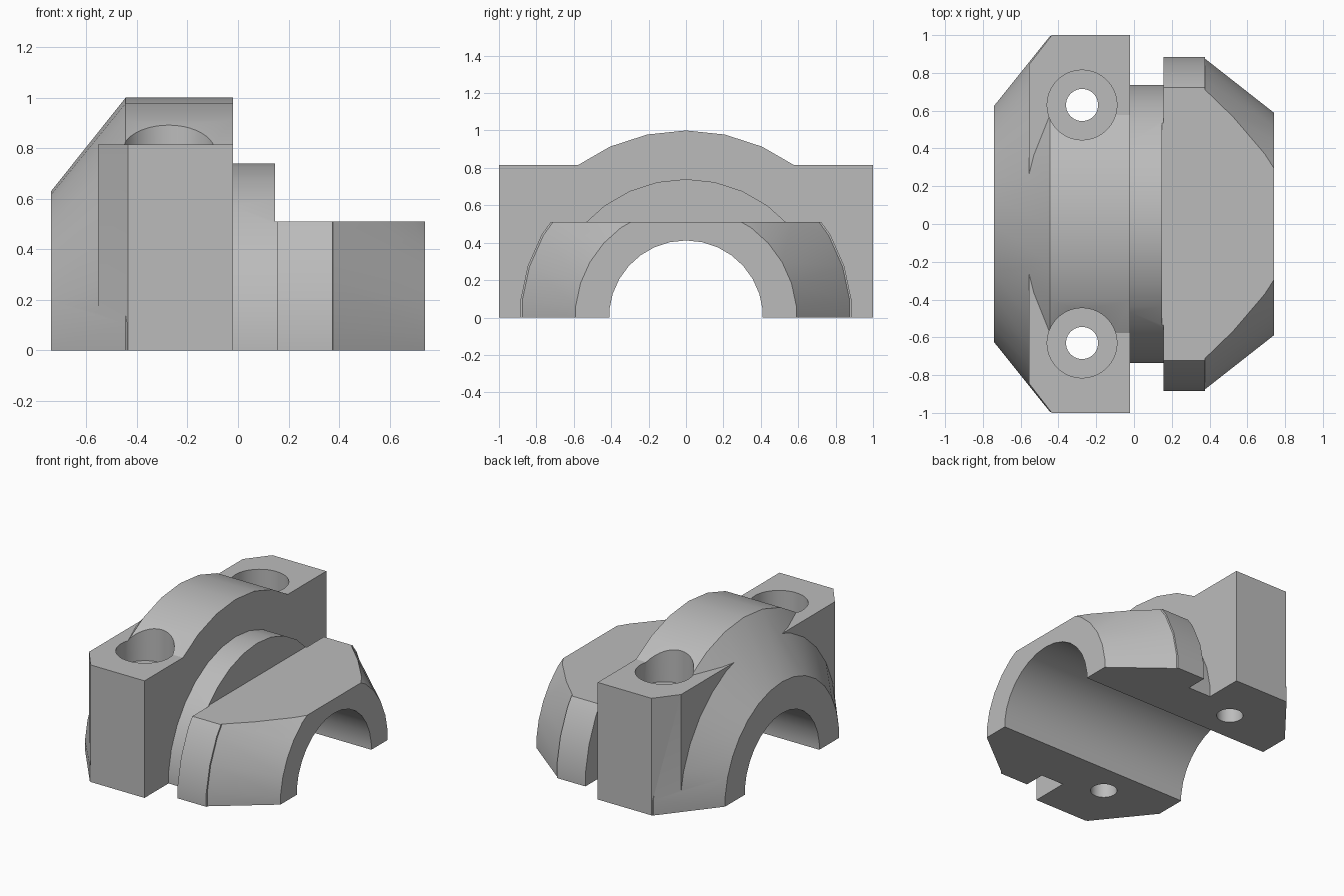
import bpy, bmesh
from math import radians
from mathutils import Matrix, Vector

cube = bpy.data.objects.get("Cube")
if cube:
    bpy.data.objects.remove(cube, do_unlink=True)

grey = bpy.data.materials.new("cast_grey")
grey.use_nodes = True
colour = (0.5, 0.5, 0.5, 1)
grey.diffuse_color = colour
grey.node_tree.nodes["Principled BSDF"].inputs["Base Color"].default_value = colour


def make(name, bm):
    bmesh.ops.recalc_face_normals(bm, faces=bm.faces)
    mesh = bpy.data.meshes.new(name)
    bm.to_mesh(mesh)
    bm.free()
    mesh.materials.append(grey)
    obj = bpy.data.objects.new(name, mesh)
    bpy.context.collection.objects.link(obj)
    return obj


def lathe_x(name, profile, steps=30):
    """Solid of revolution about x from (x, radius) points."""
    bm = bmesh.new()
    rings = []
    for x, r in profile:
        rings.append([bm.verts.new(Matrix.Rotation(radians(360 * i / steps), 3, 'X') @ Vector((x, 0, r)))
                      for i in range(steps)])
    for a, b in zip(rings, rings[1:]):
        for i in range(steps):
            j = (i + 1) % steps
            bm.faces.new((a[i], a[j], b[j], b[i]))
    bm.faces.new(rings[0])
    bm.faces.new(rings[-1])
    return make(name, bm)


def prism(name, outline, z0, z1):
    bm = bmesh.new()
    base = bm.faces.new([bm.verts.new((x, y, z0)) for x, y in outline])
    top = bmesh.ops.extrude_face_region(bm, geom=[base])["geom"]
    verts = [v for v in top if isinstance(v, bmesh.types.BMVert)]
    bmesh.ops.translate(bm, verts=verts, vec=(0, 0, z1 - z0))
    return make(name, bm)


def rectangle(x0, x1, y):
    return [(x0, -y), (x1, -y), (x1, y), (x0, y)]


def drill(name, y, radius, z0, z1):
    bm = bmesh.new()
    bmesh.ops.create_cone(bm, cap_ends=True, segments=40, radius1=radius, radius2=radius,
                          depth=z1 - z0, matrix=Matrix.Translation((-0.275, y, (z0 + z1) / 2)))
    return make(name, bm)


def combine(target, tool, operation):
    bpy.context.view_layer.objects.active = target
    mod = target.modifiers.new(tool.name, 'BOOLEAN')
    mod.operation = operation
    mod.solver = 'EXACT'
    mod.object = tool
    bpy.ops.object.modifier_apply(modifier=mod.name)
    bpy.data.objects.remove(tool, do_unlink=True)


# Turned body: tapered collar, neck groove and tapered flange
body = lathe_x("bearing_cap", [(-0.74, 0.63), (-0.445, 1), (-0.02, 1), (-0.02, 0.74),
                               (0.155, 0.74), (0.155, 0.89), (0.375, 0.89),
                               (0.376, 0.88), (0.74, 0.593)])

# Bolt block with chamfered corners
half = [(-0.555, 0.845), (-0.435, 1), (-0.02, 1)]
block = prism("bolt_block", half + [(x, -y) for x, y in reversed(half)], -0.1, 0.815)
combine(body, block, 'UNION')

# Split plane, flat on the flange and shaft bore
combine(body, prism("split_cutter", rectangle(-2, 2, 2), -2, 0), 'DIFFERENCE')
combine(body, prism("flat_cutter", rectangle(0.147, 2, 2), 0.51, 2), 'DIFFERENCE')
combine(body, lathe_x("bore_cutter", [(-2, 0.412), (2, 0.412)]), 'DIFFERENCE')

# Counterbored bolt holes
for y in (-0.63, 0.63):
    combine(body, drill("counterbore_cutter", y, 0.185, 0.66, 2), 'DIFFERENCE')
    combine(body, drill("bolt_hole_cutter", y, 0.085, -1, 1), 'DIFFERENCE')

# Smooth turned surfaces, crisp machined edges
bpy.ops.object.select_all(action='DESELECT')
body.select_set(True)
bpy.context.view_layer.objects.active = body
bpy.ops.object.shade_smooth_by_angle(angle=radians(25))
